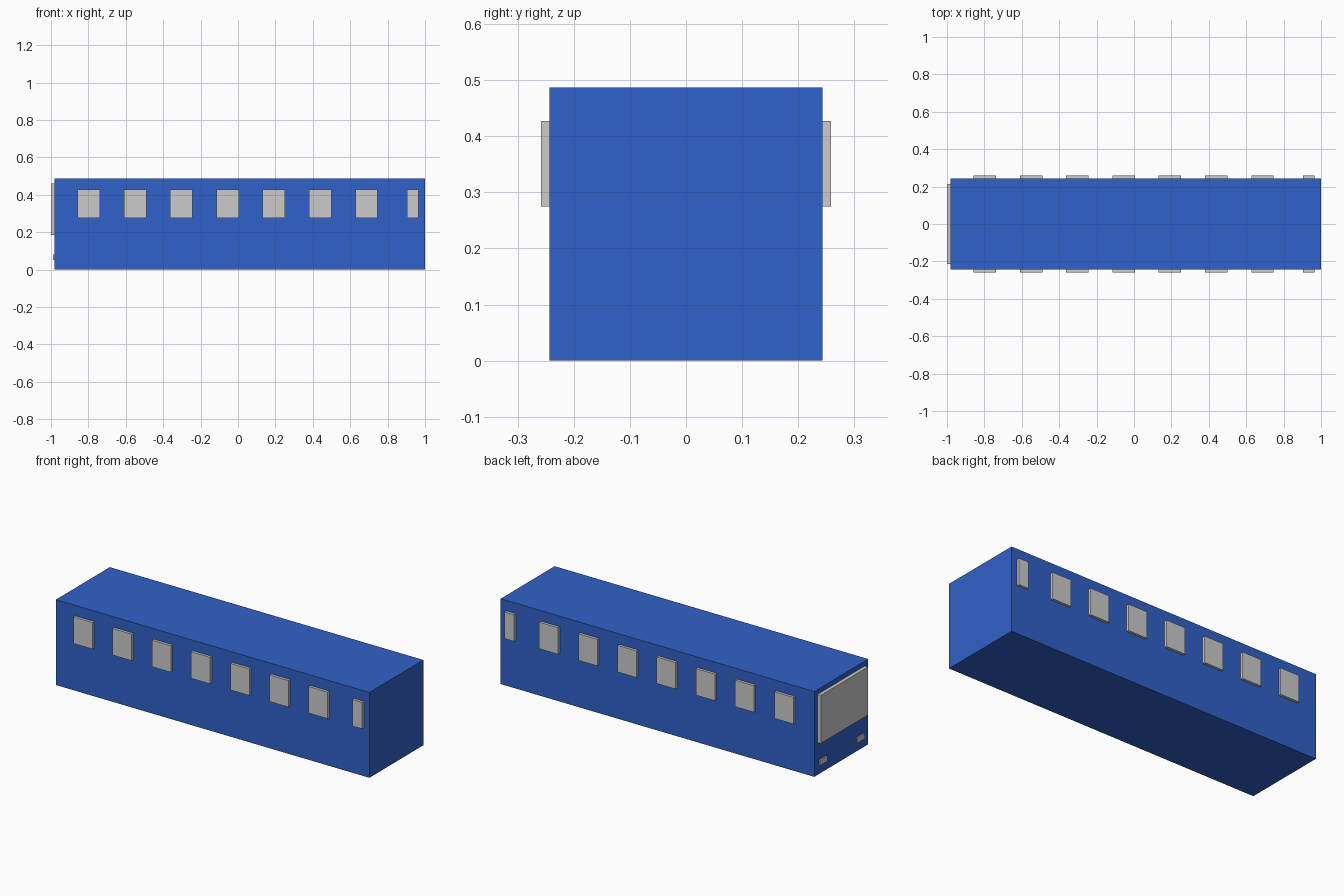
import bpy

if "Cube" in bpy.data.objects:
    bpy.data.objects.remove(bpy.data.objects["Cube"])

blue = bpy.data.materials.new("body_blue")
blue.diffuse_color = (0.03, 0.12, 0.58, 1)
blue.use_nodes = True
blue.node_tree.nodes["Principled BSDF"].inputs["Base Color"].default_value = blue.diffuse_color


def box(name, x, y, z, mat=None):
    """Axis-aligned box from (min, max) ranges."""
    bpy.ops.mesh.primitive_cube_add(size=1, location=[sum(r) / 2 for r in (x, y, z)])
    ob = bpy.context.object
    ob.name = name
    ob.scale = [r[1] - r[0] for r in (x, y, z)]
    bpy.ops.object.transform_apply(location=False, rotation=False, scale=True)
    if mat:
        ob.data.materials.append(mat)
    return ob


HALF_W = 0.243
NOSE = -0.98

# Body shell
box("bus_body", (NOSE, 1.0), (-HALF_W, HALF_W), (0, 0.487), blue)

# Side windows: seven wide ones and a narrow one at the rear, on both sides
spans = [(-0.858 + i * 0.2475, -0.738 + i * 0.2475) for i in range(7)]
spans.append((0.904, 0.965))
for side, s in (("right", -1), ("left", 1)):
    for i, span in enumerate(spans):
        y = sorted((s * (HALF_W - 0.002), s * 0.258))
        box(f"{side}_window_{i + 1}", span, y, (0.275, 0.427))

    # Headlight on this side
    box(f"{side}_headlight", (-0.988, NOSE + 0.002), sorted((s * 0.137, s * 0.201)), (0.05, 0.08))

# Windscreen
box("windscreen", (-1.0, NOSE + 0.002), (-0.213, 0.213), (0.184, 0.459))
